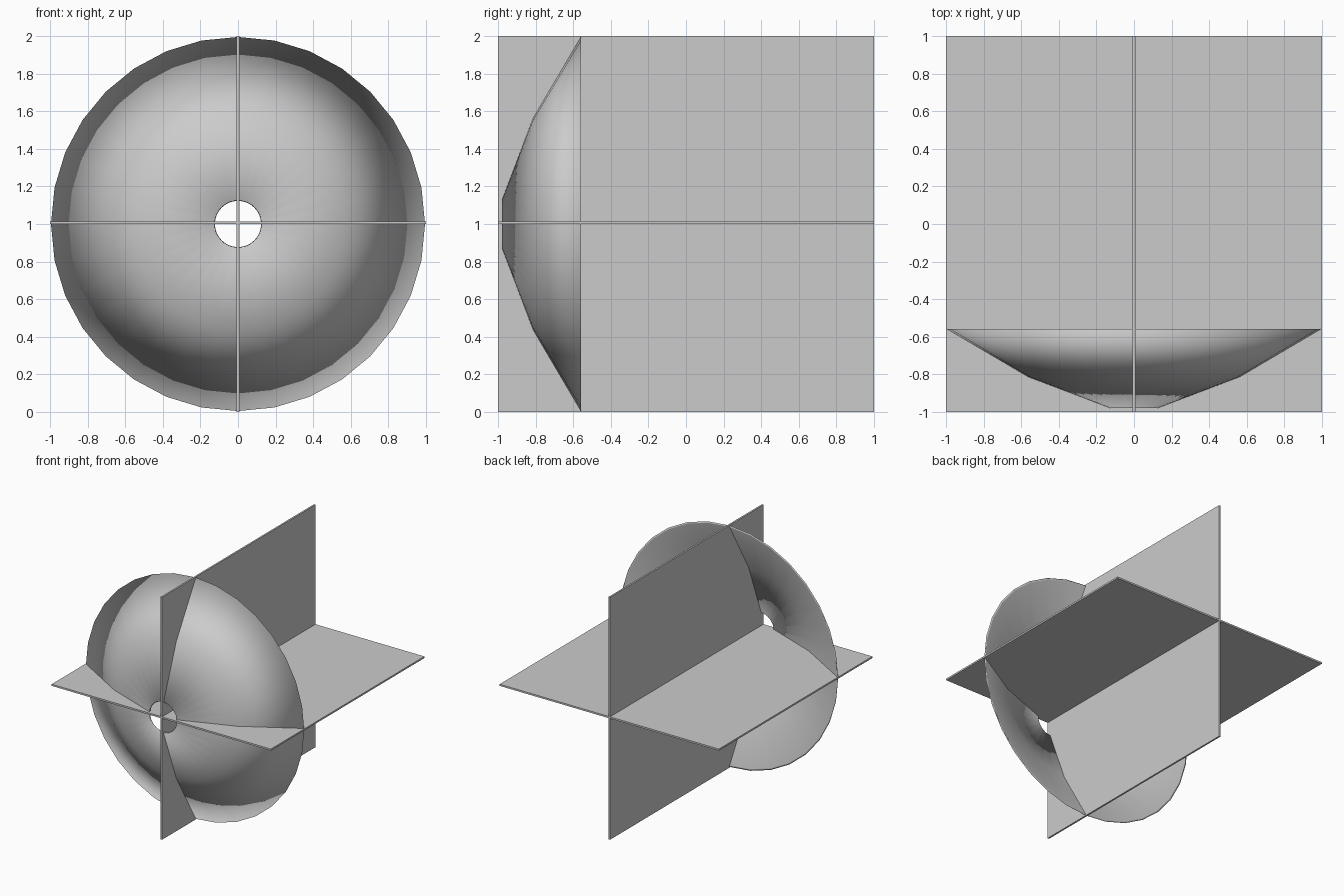
import bpy, bmesh, math
from mathutils import Matrix, Vector

if "Cube" in bpy.data.objects:
    bpy.data.objects.remove(bpy.data.objects["Cube"])

CENTRE = Vector((0, 0, 1.0))
SIDES = 32


def new_object(name, bm):
    bmesh.ops.recalc_face_normals(bm, faces=bm.faces)
    mesh = bpy.data.meshes.new(name)
    bm.to_mesh(mesh)
    bm.free()
    obj = bpy.data.objects.new(name, mesh)
    bpy.context.collection.objects.link(obj)
    return obj


def lathe_y(name, profile):
    """Revolve a closed (radius, y) profile around the y axis."""
    bm = bmesh.new()
    rings = []
    for i in range(SIDES):
        a = 2 * math.pi * i / SIDES
        rings.append([bm.verts.new(CENTRE + Vector((r * math.cos(a), y, r * math.sin(a))))
                      for r, y in profile])
    n = len(profile)
    for i in range(SIDES):
        p, q = rings[i], rings[(i + 1) % SIDES]
        for j in range(n):
            k = (j + 1) % n
            bm.faces.new((p[j], p[k], q[k], q[j]))
    for f in bm.faces:
        f.smooth = True
    return new_object(name, bm)


def plate(name, size, centre):
    bm = bmesh.new()
    bmesh.ops.create_cube(bm, size=1, matrix=Matrix.Translation(centre) @ Matrix.Diagonal((*size, 1)))
    return new_object(name, bm)


# Thin dish with a centre hole: outer skin, then inner skin
lathe_y("dish", [(0.128, -0.98), (0.563, -0.815), (0.996, -0.56),
                 (0.982, -0.56), (0.559, -0.805), (0.123, -0.970)])

# Two crossing square fins
plate("upright_fin", (0.014, 2.0, 2.0), (0, 0, 1.0))
plate("level_fin", (2.0, 2.0, 0.014), (0, 0, 1.007))
